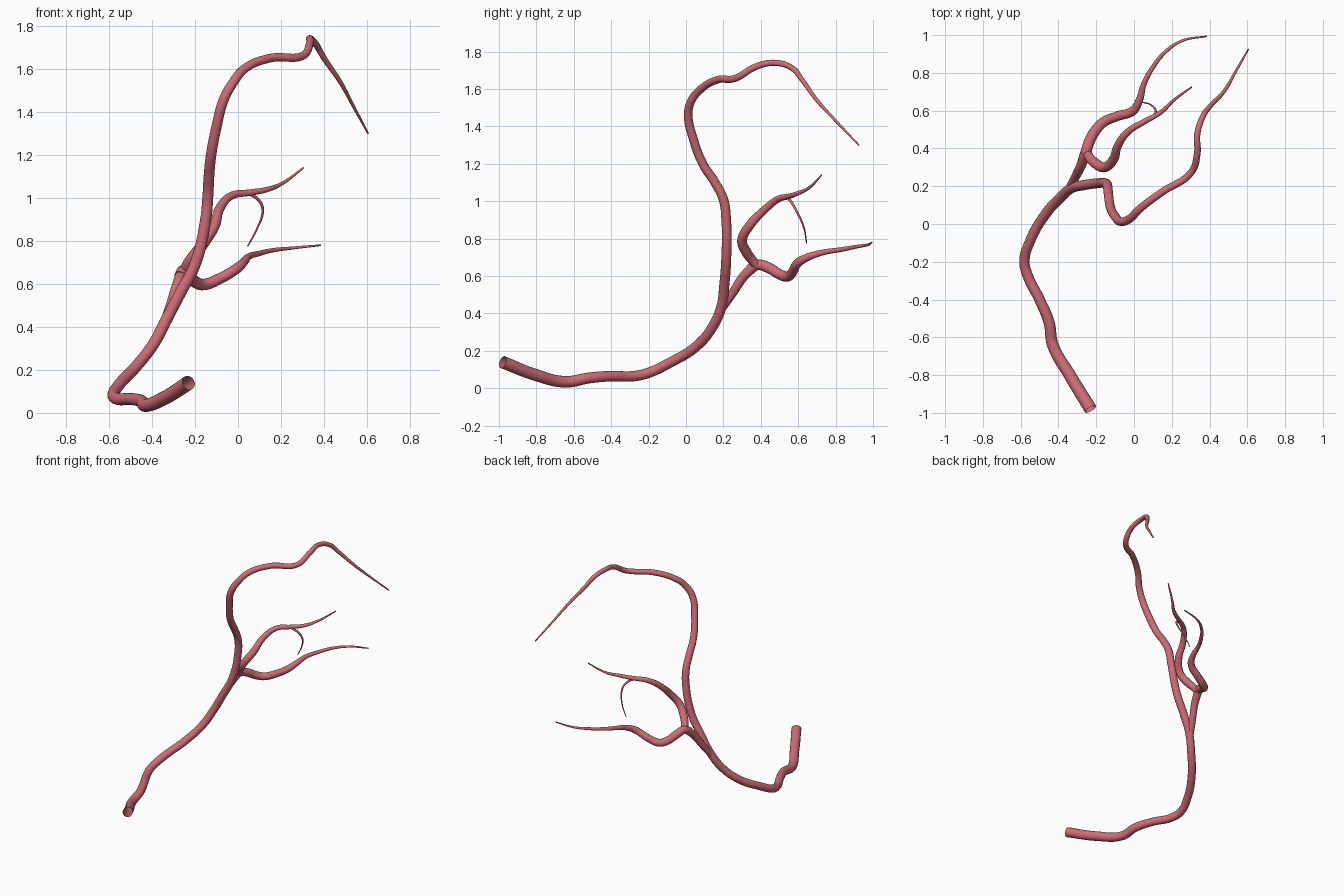
import bpy

default_cube = bpy.data.objects.get("Cube")
if default_cube:
    bpy.data.objects.remove(default_cube, do_unlink=True)

# Vessel wall colour
wall = bpy.data.materials.new("vessel_wall")
wall.use_nodes = True
colour = (0.62, 0.15, 0.18, 1)
wall.diffuse_color = colour
shader = next(n for n in wall.node_tree.nodes if n.type == 'BSDF_PRINCIPLED')
shader.inputs["Base Color"].default_value = colour


def sample(values, t):
    """Read an evenly spaced list of values at t between its ends."""
    position = t * (len(values) - 1)
    index = min(int(position), len(values) - 2)
    fraction = position - index
    return values[index] * (1 - fraction) + values[index + 1] * fraction


def vessel(name, path, radii, capped=True):
    """Sweep a round tapering tube along a smooth path."""
    curve = bpy.data.curves.new(name, 'CURVE')
    curve.dimensions = '3D'
    curve.bevel_depth = 1
    curve.bevel_resolution = 6
    curve.resolution_u = 10
    curve.use_fill_caps = capped
    spline = curve.splines.new('BEZIER')
    spline.bezier_points.add(len(path) - 1)
    for i, (point, location) in enumerate(zip(spline.bezier_points, path)):
        point.co = location
        point.handle_left_type = point.handle_right_type = 'AUTO'
        point.radius = sample(radii, i / (len(path) - 1))
    tube = bpy.data.objects.new(name, curve)
    bpy.context.collection.objects.link(tube)
    curve.materials.append(wall)

    # Turn the swept curve into a smooth mesh
    bpy.ops.object.select_all(action='DESELECT')
    tube.select_set(True)
    bpy.context.view_layer.objects.active = tube
    bpy.ops.object.convert(target='MESH')
    bpy.ops.object.shade_smooth_by_angle()
    return tube


# Main trunk, open at its root, rising into the long upper vessel
vessel("main_trunk", [
    (-.23, -.98, .14), (-.34, -.8, .07), (-.43, -.64, .035),
    (-.45, -.52, .055), (-.5, -.4, .065), (-.56, -.28, .065),
    (-.58, -.2, .083), (-.55, -.09, .135), (-.47, .05, .22),
    (-.39, .14, .325), (-.33, .19, .44), (-.27, .205, .555),
    (-.2, .215, .69), (-.15, .215, .9), (-.14, .2, 1.01),
    (-.135, .155, 1.1), (-.125, .09, 1.2), (-.1, .04, 1.33),
    (-.065, .012, 1.46), (-.02, .03, 1.54), (.03, .08, 1.6),
    (.15, .17, 1.65), (.3, .27, 1.66), (.335, .375, 1.72),
    (.335, .475, 1.74), (.365, .57, 1.71), (.4, .62, 1.65),
    (.475, .7, 1.54), (.54, .81, 1.42), (.605, .925, 1.3),
], [.034, .028, .027, .027, .025, .023, .019, .015, .004], capped=False)

# Short stem that leaves the trunk and forks
vessel("fork_stem", [
    (-.35, .175, .4), (-.31, .25, .51), (-.28, .31, .6), (-.255, .38, .665),
], [.02, .025, .027])

# Lower fork branch
vessel("lower_branch", [
    (-.27, .34, .635), (-.255, .38, .66), (-.235, .44, .645),
    (-.2, .5, .61), (-.16, .54, .597), (-.09, .57, .622),
    (-.005, .6, .672), (.03, .66, .705), (.05, .735, .727),
    (.1, .83, .742), (.165, .91, .757), (.255, .97, .767),
    (.385, .994, .78),
], [.027, .029, .027, .024, .015, .01, .004])

# Upper fork branch
vessel("middle_branch", [
    (-.25, .38, .655), (-.235, .35, .69), (-.205, .322, .73),
    (-.16, .3, .79), (-.11, .34, .87), (-.085, .415, .95),
    (-.03, .49, 1.01), (.06, .545, 1.025), (.14, .59, 1.04),
    (.21, .655, 1.07), (.305, .725, 1.14),
], [.024, .027, .025, .018, .012, .004])

# Thin drooping twig
vessel("thin_twig", [
    (.055, .545, 1.02), (.1, .57, .985), (.115, .595, .94),
    (.09, .63, .86), (.045, .645, .775),
], [.008, .006, .003])
